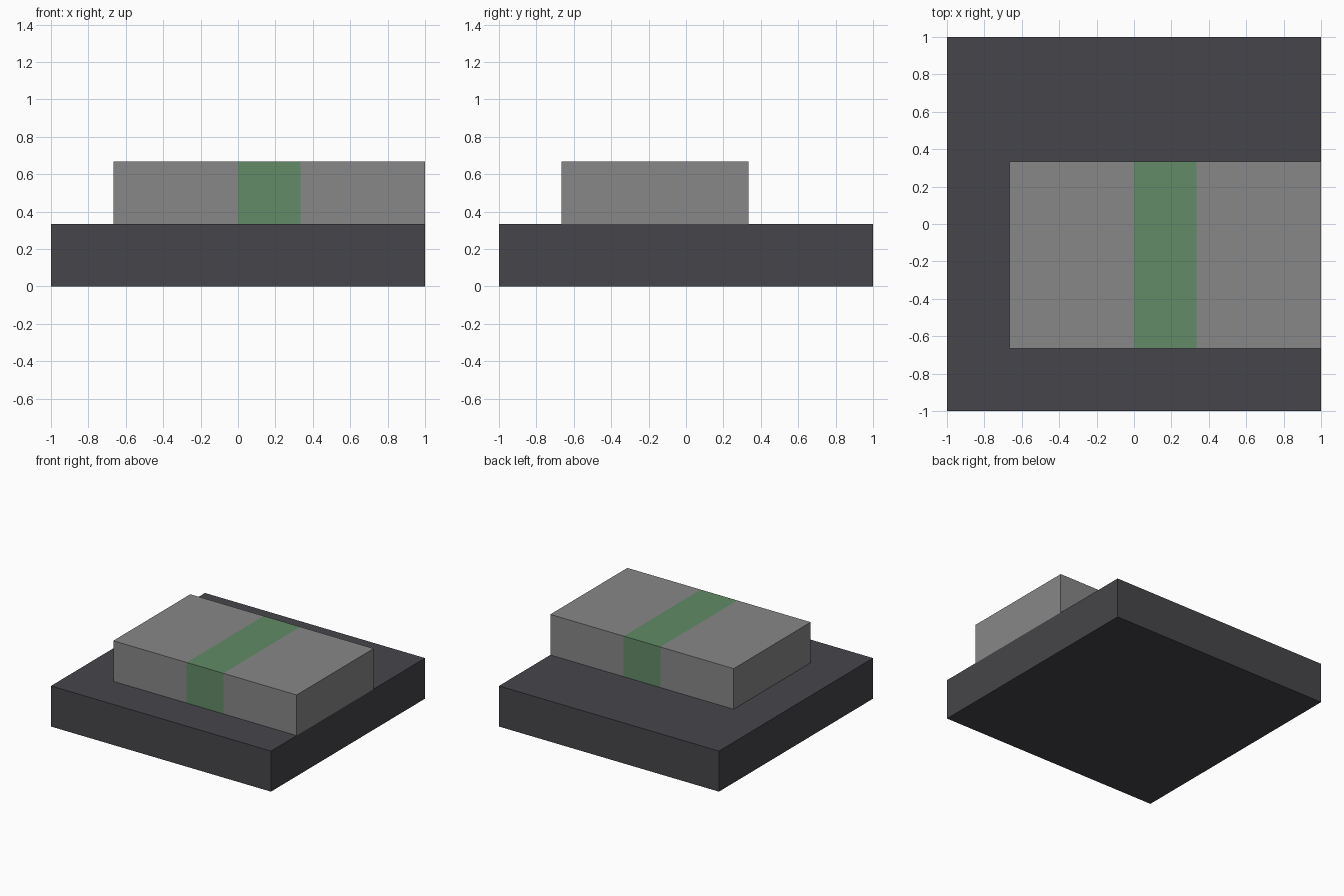
import bpy
import bmesh
from mathutils import Vector

cube = bpy.data.objects.get("Cube")
if cube:
    bpy.data.objects.remove(cube, do_unlink=True)


def make_material(name, rgb):
    mat = bpy.data.materials.new(name)
    mat.use_nodes = True
    color = (*rgb, 1.0)
    mat.diffuse_color = color
    mat.node_tree.nodes["Principled BSDF"].inputs["Base Color"].default_value = color
    return mat


def make_box(name, low, high, materials, band=None):
    """Box between two corners; band = (x0, x1) cuts a stripe using the second material."""
    low, high = Vector(low), Vector(high)
    bm = bmesh.new()
    bmesh.ops.create_cube(bm, size=1)
    bmesh.ops.scale(bm, vec=high - low, verts=bm.verts)
    bmesh.ops.translate(bm, vec=(low + high) / 2, verts=bm.verts)
    if band:
        for x in band:
            geom = bm.verts[:] + bm.edges[:] + bm.faces[:]
            bmesh.ops.bisect_plane(bm, geom=geom, plane_co=(x, 0, 0), plane_no=(1, 0, 0))
        for face in bm.faces:
            if band[0] < face.calc_center_median().x < band[1]:
                face.material_index = 1
    mesh = bpy.data.meshes.new(name)
    bm.to_mesh(mesh)
    bm.free()
    for mat in materials:
        mesh.materials.append(mat)
    obj = bpy.data.objects.new(name, mesh)
    bpy.context.collection.objects.link(obj)
    return obj


charcoal = make_material("charcoal", (0.061, 0.060, 0.068))
grey = make_material("mid grey", (0.242, 0.242, 0.242))
green = make_material("muted green", (0.122, 0.258, 0.136))

unit = 1 / 3  # the parts sit on a grid of thirds

# Square slab
make_box("base_slab", (-1, -1, 0), (1, 1, unit), [charcoal])

# Block flush with the +x side, with a green band wrapped across it
make_box("upper_block", (-2 * unit, -2 * unit, unit), (1, unit, 2 * unit),
         [grey, green], band=(0, unit))
